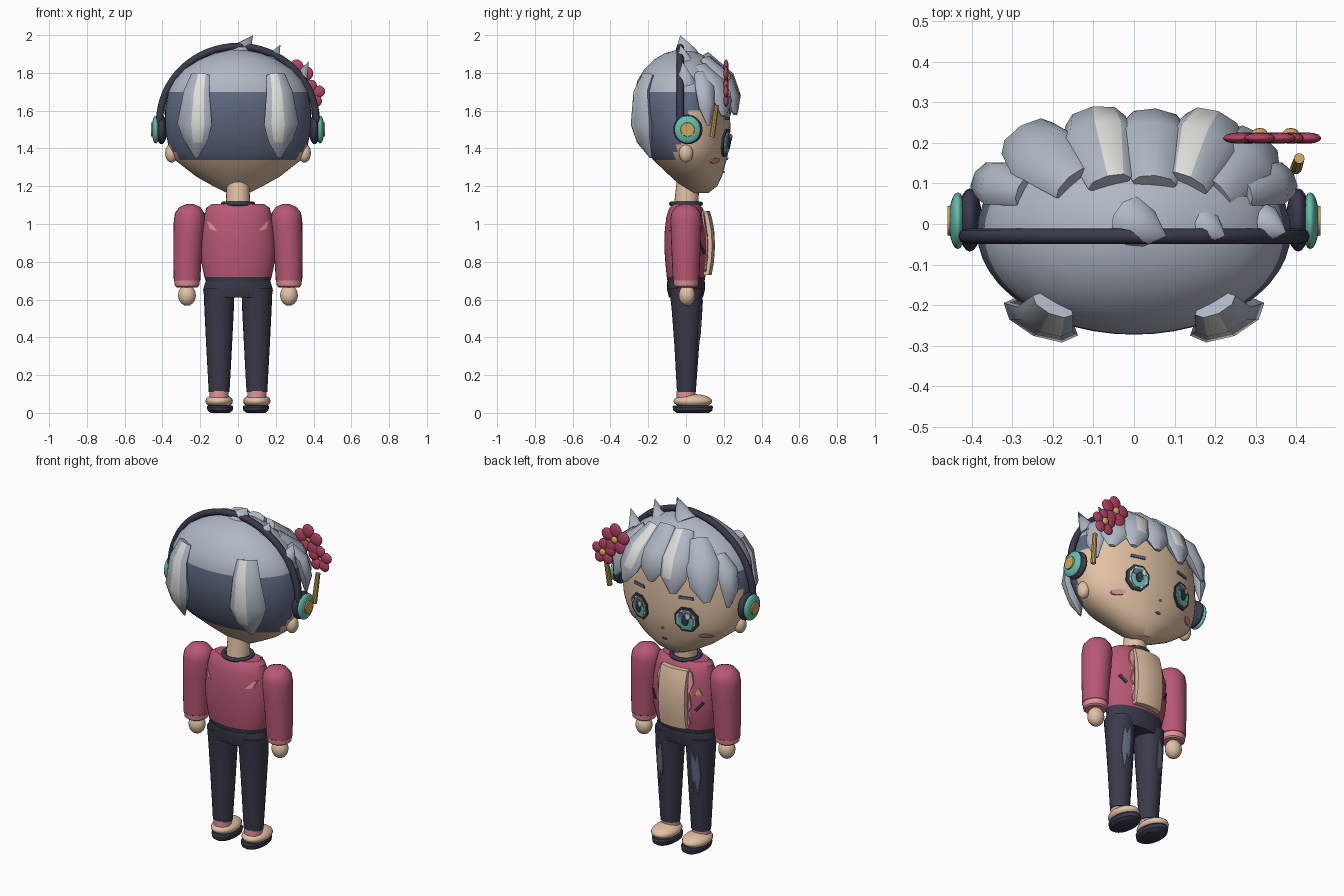
import bpy, bmesh, math
from mathutils import Vector, Matrix

if "Cube" in bpy.data.objects:
    bpy.data.objects.remove(bpy.data.objects["Cube"])


def material(name, r, g, b):
    lin = [((c / 255 + 0.055) / 1.055) ** 2.4 for c in (r, g, b)] + [1]
    m = bpy.data.materials.new(name)
    m.use_nodes = True
    m.diffuse_color = lin
    m.node_tree.nodes["Principled BSDF"].inputs["Base Color"].default_value = lin
    return m


HAIR = material("silver hair", 176, 184, 197)
SLATE = material("slate blue", 96, 107, 132)
SKIN = material("skin", 226, 194, 164)
PINK = material("rose jacket", 184, 88, 116)
NAVY = material("dark navy", 58, 58, 75)
TEAL = material("teal", 100, 190, 172)
AMBER = material("amber", 212, 166, 88)
BLUSH = material("light pink", 226, 148, 155)
WHITE = material("highlight white", 225, 225, 220)
FLOWER = material("crimson petal", 178, 68, 98)


def finish(name, bm, mats, angle=35):
    bmesh.ops.recalc_face_normals(bm, faces=bm.faces)
    me = bpy.data.meshes.new(name)
    bm.to_mesh(me)
    bm.free()
    for m in mats:
        me.materials.append(m)
    ob = bpy.data.objects.new(name, me)
    bpy.context.collection.objects.link(ob)
    bpy.ops.object.select_all(action='DESELECT')
    bpy.context.view_layer.objects.active = ob
    ob.select_set(True)
    bpy.ops.object.shade_smooth_by_angle(angle=math.radians(angle))
    return ob


def skin_rings(bm, rings):
    # bridge successive vertex rings and cap both ends
    n = len(rings[0])
    vs = [[bm.verts.new(p) for p in r] for r in rings]
    for a, b in zip(vs, vs[1:]):
        for i in range(n):
            f = bm.faces.new((a[i], a[(i + 1) % n], b[(i + 1) % n], b[i]))
            f.material_index = 0
    bm.faces.new(vs[0])
    bm.faces.new(vs[-1])


def loft(name, rings, mats, rule=None, n=32):
    # rings: (z, cx, cy, rx, ry)
    bm = bmesh.new()
    skin_rings(bm, [[(cx + rx * math.cos(2 * math.pi * i / n), cy + ry * math.sin(2 * math.pi * i / n), z)
                     for i in range(n)] for z, cx, cy, rx, ry in rings])
    if rule:
        for f in bm.faces:
            f.material_index = rule(f.calc_center_median())
    return finish(name, bm, mats)


def ball(name, loc, size, mat, rot=(0, 0, 0), seg=20):
    bm = bmesh.new()
    bmesh.ops.create_uvsphere(bm, u_segments=seg, v_segments=seg // 2, radius=1)
    ob = finish(name, bm, [mat])
    ob.location, ob.scale, ob.rotation_euler = loc, size, rot
    return ob


def rod(name, a, b, r1, r2, mat, seg=24):
    a, b = Vector(a), Vector(b)
    bm = bmesh.new()
    bmesh.ops.create_cone(bm, cap_ends=True, segments=seg, radius1=r1, radius2=r2, depth=(b - a).length)
    bm.transform(Matrix.Translation((a + b) / 2) @ (b - a).to_track_quat('Z', 'Y').to_matrix().to_4x4())
    return finish(name, bm, [mat])


def surface_y(rings, x, z, side=1):
    rs = sorted(rings)
    for a, b in zip(rs, rs[1:]):
        if a[0] <= z <= b[0]:
            t = (z - a[0]) / (b[0] - a[0])
            _, cx, cy, rx, ry = [p + (q - p) * t for p, q in zip(a, b)]
            return cy + side * ry * math.sqrt(max(0.02, 1 - ((x - cx) / rx) ** 2))
    return 0


def plate(name, pts, rings, lift, mat, side=1):
    # thin plate that follows the lofted surface below it
    bm = bmesh.new()
    mid = (sum(p[0] for p in pts) / len(pts), sum(p[1] for p in pts) / len(pts))
    top = [bm.verts.new((x, surface_y(rings, x, z, side) + side * lift, z)) for x, z in pts + [mid]]
    low = [bm.verts.new(v.co - Vector((0, side * 0.009, 0))) for v in top]
    n = len(pts)
    for i in range(n):
        j = (i + 1) % n
        bm.faces.new((top[i], top[j], top[n]))
        bm.faces.new((low[j], low[i], low[n]))
        bm.faces.new((top[i], low[i], low[j], top[j]))
    return finish(name, bm, [mat], 20)


def oval(x, z, rx, rz, n=12):
    return [(x + rx * math.cos(2 * math.pi * (i + .5) / n), z + rz * math.sin(2 * math.pi * (i + .5) / n)) for i in range(n)]


def lock(name, path, widths, thick, stripe=None):
    # tapered tuft of hair following a path, flattened against the head
    bm = bmesh.new()
    path = [Vector(p) for p in path]
    rings = []
    for k, p in enumerate(path):
        t = (path[min(k + 1, len(path) - 1)] - path[max(k - 1, 0)]).normalized()
        out = Vector((p.x * .45, p.y, (p.z - 1.55) * .45))
        out = (out - t * out.dot(t)).normalized()
        s = t.cross(out)
        w, h = widths[k], thick * widths[k] / max(widths)
        rings.append([p + s * w * math.cos(math.pi * i / 4) + out * h * math.sin(math.pi * i / 4) for i in range(8)])
    skin_rings(bm, rings)
    if stripe is not None:
        bm.faces.ensure_lookup_table()
        for k in range(len(path) - 2):
            bm.faces[k * 8 + stripe].material_index = 1
    return finish(name, bm, [HAIR, WHITE], 50)


# head: skin, slate undercut and silver crown
head = [(1.165, 0, .07, .06, .05), (1.2, 0, .07, .13, .095), (1.25, 0, .055, .22, .135), (1.34, 0, .02, .335, .195),
        (1.38, 0, .012, .355, .212), (1.42, 0, .005, .37, .225), (1.5, 0, -.01, .385, .245), (1.6, 0, -.02, .387, .253),
        (1.7, 0, -.022, .37, .25), (1.76, 0, -.022, .338, .235), (1.82, 0, -.02, .285, .2), (1.87, 0, -.02, .205, .15),
        (1.905, 0, -.02, .12, .09), (1.925, 0, -.02, .02, .015)]


def head_rule(c):
    if c.z > 1.7:
        return 2
    return 1 if c.z > 1.34 and c.y < -.08 + (c.z - 1.34) * .5 else 0


loft("head", head, [SKIN, SLATE, HAIR], head_rule, 48)

# hair tufts
for s, side in ((1, "left"), (-1, "right")):
    lock(side + "_back_lock", [(s * .2, -.2, 1.79), (s * .22, -.235, 1.7), (s * .23, -.235, 1.53), (s * .225, -.22, 1.44),
                               (s * .22, -.185, 1.35)], [.055, .075, .1, .07, .01], .045, 2 if s < 0 else 1)
    lock(side + "_side_lock", [(s * .27, .08, 1.79), (s * .34, .1, 1.72), (s * .365, .11, 1.62), (s * .36, .12, 1.52)],
         [.04, .06, .05, .008], .04)
bangs = [((-.15, .1, 1.86), (-.23, .175, 1.76), (-.29, .22, 1.57), None), ((-.06, .1, 1.89), (-.09, .215, 1.77), (-.1, .265, 1.59), 1),
         ((.05, .1, 1.89), (.05, .215, 1.77), (.05, .255, 1.62), None), ((.13, .1, 1.87), (.17, .2, 1.77), (.22, .26, 1.58), 2),
         ((.2, .08, 1.83), (.27, .155, 1.74), (.32, .2, 1.57), None)]
for i, (a, b, c, st) in enumerate(bangs):
    m = Vector(b).lerp(Vector(c), .55) + Vector((0, .012, 0))
    lock("bang_%d" % (i + 1), [a, b, m, c], [.055, .09, .075, .02], .045, st)
for i, (a, b, r) in enumerate([((.0, 0, 1.89), (.08, -.03, 2.0), .07), ((.17, -.005, 1.85), (.225, -.03, 1.95), .05),
                               ((.32, 0, 1.75), (.375, -.02, 1.86), .05)]):
    rod("crown_spike_%d" % (i + 1), a, b, r, 0, HAIR, 10)

# face details
for s, side in ((1, "left"), (-1, "right")):
    x = s * .152
    for part, pts, lift, mat in [
            ("eye_rim", oval(x, 1.43, .068, .078, 8), .010, NAVY), ("eye_white", oval(x, 1.43, .054, .063, 8), .013, WHITE),
            ("iris", oval(x, 1.428, .044, .058), .016, TEAL),
            ("iris_shade", [(x - .04, 1.445), (x + .04, 1.445), (x + .03, 1.475), (x - .03, 1.475)], .019, SLATE),
            ("pupil", oval(x, 1.43, .02, .032, 8), .022, NAVY), ("eye_glint", oval(x - .02, 1.458, .013, .018, 6), .025, WHITE),
            ("eyebrow", [(x - .04, 1.55), (x + .04, 1.55), (x + .038, 1.566), (x - .038, 1.566)], .008, SLATE),
            ("cheek", oval(s * .24, 1.335, .033, .014), .008, BLUSH)]:
        plate(side + "_" + part, pts, head, lift, mat)
    ball(side + "_ear", (s * .352, 0, 1.375), (.034, .037, .05), SKIN)
plate("nose", oval(0, 1.345, .008, .006, 6), head, .008, AMBER)
plate("mouth", oval(0, 1.275, .016, .006, 8), head, .007, FLOWER)

# headphones
curve = bpy.data.curves.new("headband", 'CURVE')
curve.dimensions, curve.bevel_depth, curve.bevel_resolution = '3D', .019, 2
sp = curve.splines.new('POLY')
sp.points.add(32)
for i, p in enumerate(sp.points):
    a = math.pi * i / 32
    p.co = (.415 * math.cos(a), -.03, 1.54 + .4 * math.sin(a), 1)
curve.materials.append(NAVY)
bpy.context.collection.objects.link(bpy.data.objects.new("headband", curve))
for s, side in ((1, "left"), (-1, "right")):
    ball(side + "_ear_pad", (s * .405, .01, 1.5), (.03, .078, .078), NAVY)
    ball(side + "_ear_cup", (s * .435, .008, 1.5), (.022, .07, .074), TEAL)
    rod(side + "_ear_cap", (s * .44, .008, 1.5), (s * .46, .008, 1.5), .04, .036, AMBER)

# blossoms and hanging charm
for k, (cx, cz, r) in enumerate([(.31, 1.78, .09), (.387, 1.688, .075)]):
    for i in range(5):
        a = math.radians(90 + 72 * i)
        ball("petal_%d_%d" % (k + 1, i + 1), (cx + r * .58 * math.cos(a), .212, cz + r * .58 * math.sin(a)),
             (r * .45, .014, r * .42), FLOWER, (0, -a, 0), 14)
    ball("blossom_centre_%d" % (k + 1), (cx, .224, cz), (.02, .013, .02), AMBER, seg=12)
rod("charm", (.4, .138, 1.46), (.408, .162, 1.63), .015, .013, AMBER, 10)

# neck, jacket body and collar
rod("neck", (0, .0, 1.08), (0, .01, 1.22), .065, .06, SKIN)
body = [(.68, 0, 0, .165, .095), (.72, 0, 0, .178, .102), (.79, 0, .003, .193, .112), (.86, 0, .004, .2, .118),
        (.95, 0, .003, .195, .117), (1.04, 0, 0, .18, .104), (1.085, 0, 0, .168, .088), (1.105, 0, 0, .14, .07)]
loft("jacket", body, [PINK, NAVY], lambda c: 1 if c.z < .72 and c.z > .681 else 0, 40)
bpy.ops.mesh.primitive_torus_add(major_radius=.078, minor_radius=.012, location=(0, 0, 1.107), major_segments=28, minor_segments=8)
bpy.context.object.name = "collar"
bpy.context.object.data.materials.append(NAVY)
bpy.ops.object.shade_smooth()

# shirt front standing proud of the jacket
bm = bmesh.new()
outline = [(-.085, .09), (-.085, 0), (-.05, .002), (0, .004), (.05, .002), (.085, 0), (.085, .09)]
skin_rings(bm, [[(x, (.04 if d > .05 else surface_y(body, x, z) + .028 + d), z) for x, d in outline]
                for z in (.73, .8, .88, .96, 1.03, 1.07)])
finish("shirt_front", bm, [SKIN], 30)
for s, side in ((1, "left"), (-1, "right")):
    plate(side + "_lapel", [(s * x, z) for x, z in [(.08, .74), (.1, .76), (.094, .83), (.112, .87), (.1, .94), (.116, 1.0),
                                                    (.1, 1.06), (.08, 1.06)]], body, .012, BLUSH)
    plate(side + "_back_flash", [(s * x, z) for x, z in [(.165, 1.015), (.15, 1.01), (.11, .965), (.135, .968), (.15, .975)]],
          body, .006, BLUSH, -1)
    plate(side + "_dark_bar", [(s * x, z) for x, z in [(.125, .85), (.135, .84), (.168, .885), (.158, .895)]], body, .008, NAVY)
plate("badge", [(-.125, .935), (-.16, .935), (-.142, .975)], body, .009, AMBER)

# arms, legs and shoes
loft("hips", [(.612, 0, 0, .178, .09), (.65, 0, 0, .185, .1), (.695, 0, 0, .172, .1)], [NAVY])
for s, side in ((1, "left"), (-1, "right")):
    sleeve = [(z, s * cx, 0, r, r) for z, cx, r in [(.665, .27, .055), (.672, .27, .064), (.7, .27, .068), (.702, .27, .07), (.8, .268, .074),
              (.93, .262, .08), (1.02, .257, .083), (1.06, .256, .077), (1.09, .254, .055), (1.105, .254, .02)]]
    loft(side + "_sleeve", sleeve, [PINK, BLUSH], lambda c: 1 if c.z < .7 else 0, 24)
    ball(side + "_hand", (s * .27, .005, .622), (.047, .044, .055), SKIN)
    leg = [(.11, s * .1, .002, .055, .05), (.35, s * .1, .004, .068, .065), (.55, s * .1, .004, .078, .08), (.66, s * .1, 0, .082, .088)]
    loft(side + "_trouser_leg", leg, [NAVY], None, 24)
    plate(side + "_knee_fade", [(s * x, z) for x, z in [(.1, .6), (.12, .54), (.135, .58), (.142, .45), (.125, .34), (.115, .42),
                                                        (.1, .4), (.095, .5)]], leg, .004, SLATE)
    rod(side + "_sock", (s * .1, 0, .07), (s * .1, 0, .115), .05, .05, BLUSH)
    ball(side + "_shoe", (s * .1, .036, .062), (.073, .103, .038), SKIN)
    loft(side + "_sole", [(.0, s * .095, .036, .05, .085), (.012, s * .095, .036, .066, .103), (.032, s * .095, .036, .07, .107),
                          (.04, s * .095, .036, .066, .1)], [NAVY], None, 28)
